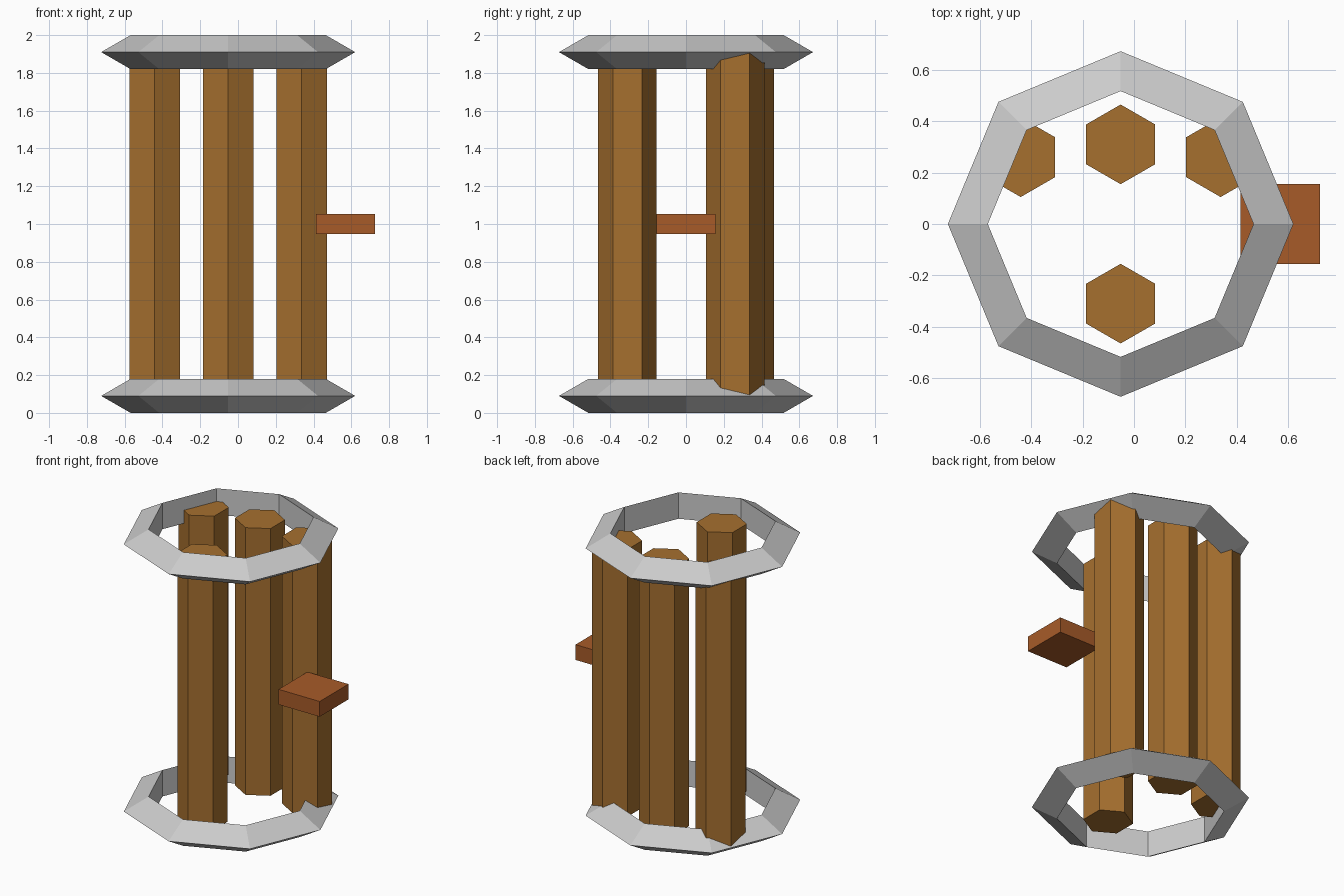
import bpy
import bmesh
from math import cos, sin, pi

if "Cube" in bpy.data.objects:
    bpy.data.objects.remove(bpy.data.objects["Cube"])

CX = -0.052            # axis of the cage
Z_LOW, Z_HIGH = 0.09, 1.91


def material(name, rgb):
    m = bpy.data.materials.new(name)
    m.diffuse_color = (*rgb, 1)
    m.use_nodes = True
    m.node_tree.nodes["Principled BSDF"].inputs["Base Color"].default_value = m.diffuse_color
    return m


def ring(name, z, major=0.569, minor=0.1035, sides=8, section=3):
    # low-poly torus: eight sides, triangular section pointing outwards
    bm = bmesh.new()
    loops = []
    for i in range(sides):
        a = 2 * pi * i / sides
        loop = []
        for j in range(section):
            b = 2 * pi * j / section
            r = major + minor * cos(b)
            loop.append(bm.verts.new((r * cos(a), r * sin(a), minor * sin(b))))
        loops.append(loop)
    for i in range(sides):
        p, q = loops[i], loops[(i + 1) % sides]
        for j in range(section):
            k = (j + 1) % section
            bm.faces.new((p[j], q[j], q[k], p[k]))
    bmesh.ops.recalc_face_normals(bm, faces=bm.faces)
    mesh = bpy.data.meshes.new(name)
    bm.to_mesh(mesh)
    bm.free()
    ob = bpy.data.objects.new(name, mesh)
    ob.location = (CX, 0, z)
    bpy.context.collection.objects.link(ob)


def post(name, x, y, mat):
    # hexagonal post running between the ring centres
    bpy.ops.mesh.primitive_cylinder_add(
        vertices=6, radius=0.155, depth=Z_HIGH - Z_LOW,
        location=(CX + x, y, (Z_LOW + Z_HIGH) / 2))
    ob = bpy.context.object
    ob.name = name
    ob.data.materials.append(mat)


wood = material("wood", (0.38, 0.16, 0.028))
red_wood = material("red_wood", (0.39, 0.105, 0.022))

# Metal rings
ring("bottom_ring", Z_LOW)
ring("top_ring", Z_HIGH)

# Posts
post("front_post", 0, -0.31, wood)
post("back_post", 0, 0.31, wood)
for side, s in (("left", -1), ("right", 1)):
    post(side + "_post", s * 0.389, 0.26, wood)

# Handle block
bpy.ops.mesh.primitive_cube_add(size=1, location=(0.569, 0, 1.0))
handle = bpy.context.object
handle.name = "handle"
handle.scale = (0.31, 0.31, 0.104)
handle.data.materials.append(red_wood)
